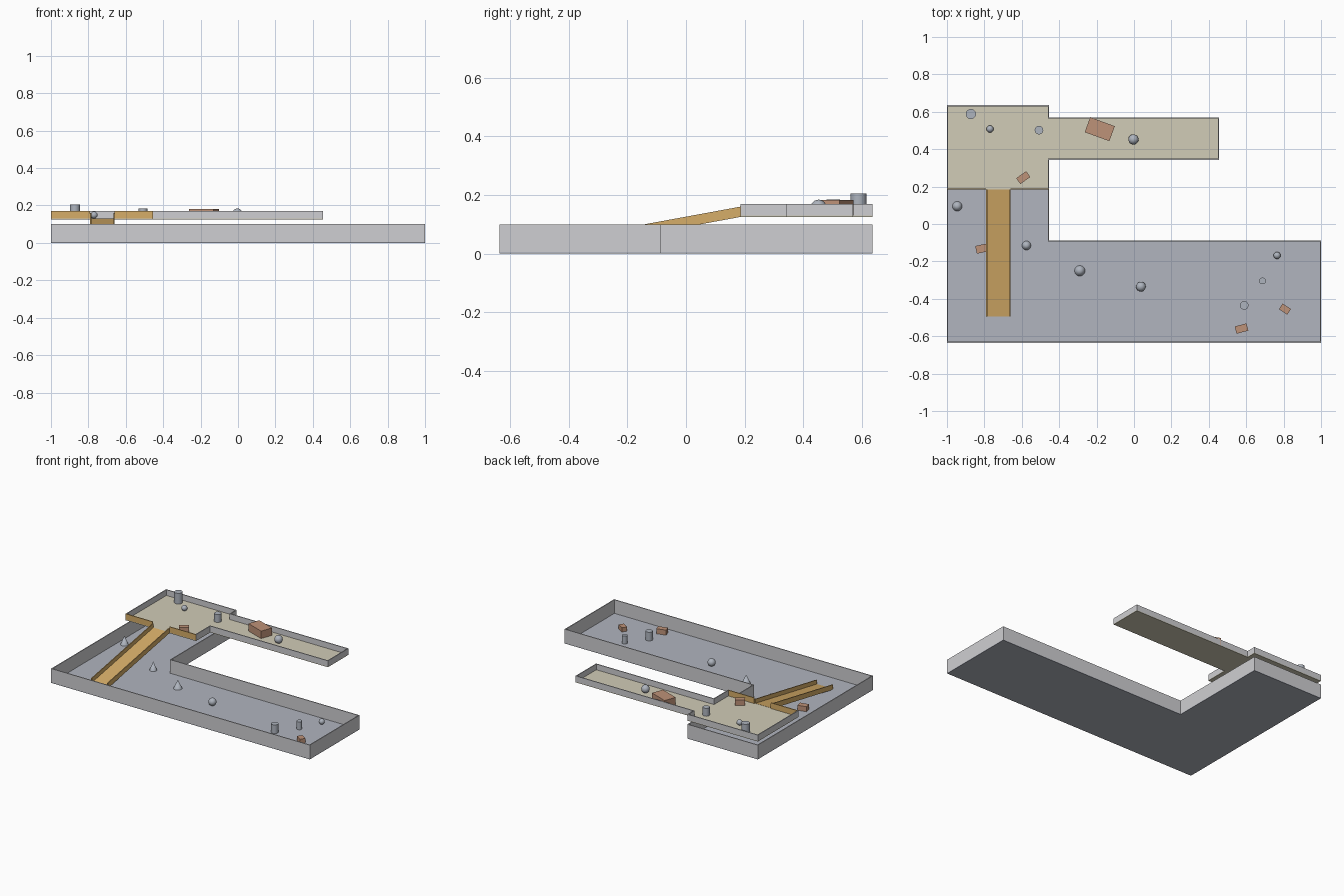
import bpy, bmesh, math
from mathutils import Vector, Matrix

if "Cube" in bpy.data.objects:
    bpy.data.objects.remove(bpy.data.objects["Cube"])


def srgb(r, g, b):
    f = lambda c: c / 12.92 if c <= 0.04045 else ((c + 0.055) / 1.055) ** 2.4
    return (f(r / 255), f(g / 255), f(b / 255), 1)


def material(name, *rgb):
    m = bpy.data.materials.new(name)
    m.diffuse_color = srgb(*rgb)
    m.use_nodes = True
    m.node_tree.nodes["Principled BSDF"].inputs["Base Color"].default_value = m.diffuse_color
    return m


WALL = material("wall_grey", 207, 207, 210)
LOWER = material("lower_floor_blue_grey", 177, 181, 191)
UPPER = material("upper_floor_sand", 209, 204, 183)
RAMP = material("ramp_ochre", 214, 173, 104)
CRATE = material("crate_brown", 190, 146, 120)
PROP = material("prop_grey", 174, 180, 190)

THICK, SLAB = 0.006, 0.005


def finish(bm, name, mats, smooth=False):
    bmesh.ops.recalc_face_normals(bm, faces=bm.faces)
    me = bpy.data.meshes.new(name)
    bm.to_mesh(me)
    bm.free()
    ob = bpy.data.objects.new(name, me)
    bpy.context.collection.objects.link(ob)
    for m in mats:
        me.materials.append(m)
    if smooth:
        bpy.ops.object.select_all(action='DESELECT')
        ob.select_set(True)
        bpy.context.view_layer.objects.active = ob
        bpy.ops.object.shade_smooth_by_angle(angle=math.radians(40))
    return ob


def prism(name, points, offset, mat):
    """Extrude a flat outline along an offset vector."""
    bm = bmesh.new()
    face = bm.faces.new([bm.verts.new(p) for p in points])
    new = bmesh.ops.extrude_face_region(bm, geom=[face])["geom"]
    bmesh.ops.translate(bm, vec=offset, verts=[v for v in new if isinstance(v, bmesh.types.BMVert)])
    return finish(bm, name, [mat])


def rim(name, outline, z0, z1, accent=(), gaps=()):
    """Thin wall around a counter-clockwise outline, with accent edges and open edges."""
    pts = [Vector(p) for p in outline]
    n = len(pts)
    left = []
    for i in range(n):
        d = (pts[(i + 1) % n] - pts[i]).normalized()
        left.append(Vector((-d.y, d.x)))
    bm = bmesh.new()
    rings = []
    for i, p in enumerate(pts):
        a, b = left[i - 1], left[i]
        q = p + (a if a.dot(b) > 0.9 else a + b) * THICK
        rings.append([bm.verts.new((c.x, c.y, z)) for c, z in ((p, z0), (p, z1), (q, z1), (q, z0))])
    for i in range(n):
        if i in gaps:
            continue
        j = (i + 1) % n
        faces = [bm.faces.new((rings[i][k], rings[j][k], rings[j][(k + 1) % 4], rings[i][(k + 1) % 4]))
                 for k in range(4)]
        if j in gaps:
            faces.append(bm.faces.new(rings[j]))
        if (i - 1) % n in gaps:
            faces.append(bm.faces.new(rings[i]))
        for f in faces:
            f.material_index = int(i in accent)
    return finish(bm, name, [WALL, RAMP])


def at_height(outline, z):
    return [(x, y, z) for x, y in outline]


# Lower L-shaped tray
lower = [(-1, -0.635), (1, -0.635), (1, -0.087), (-0.455, -0.087), (-0.455, 0.635), (-1, 0.635)]
prism("lower_floor", at_height(lower, 0), (0, 0, SLAB), LOWER)
rim("lower_wall", lower, SLAB, 0.10)

# Raised platform with a gap in its front wall for the ramp
RX0, RX1, RY0, RY1, UP = -0.79, -0.66, -0.495, 0.185, 0.13
upper = [(-1, RY1), (RX0, RY1), (RX1, RY1), (-0.455, RY1), (-0.455, 0.343), (0.455, 0.343),
         (0.455, 0.57), (-0.455, 0.57), (-0.455, 0.635), (-1, 0.635)]
prism("upper_floor", at_height(upper, UP - SLAB), (0, 0, SLAB), UPPER)
rim("upper_wall", upper, UP, 0.17, accent=(0, 2), gaps=(1,))

# Ramp and its side rails
def slope(x, low, high):
    return [(x, RY0, SLAB + low), (x, RY1, UP + low), (x, RY1, UP + high), (x, RY0, SLAB + high)]

prism("ramp", slope(RX0, -SLAB, 0.001), (RX1 - RX0, 0, 0), RAMP)
for side, x in (("left", RX0), ("right", RX1 - THICK)):
    prism("ramp_rail_" + side, slope(x, 0, 0.03), (THICK, 0, 0), RAMP)


# Loose props: balls, cones, drums and crates
def place(x, y, z, turn=0):
    return Matrix.Translation((x, y, z)) @ Matrix.Rotation(math.radians(turn), 4, 'Z')


def ball(x, y, floor, r):
    bm = bmesh.new()
    bmesh.ops.create_uvsphere(bm, u_segments=20, v_segments=12, radius=r, matrix=place(x, y, floor + r))
    finish(bm, "ball", [PROP], True)


def cone(x, y, floor, r, h, top=0.0, name="cone"):
    bm = bmesh.new()
    bmesh.ops.create_cone(bm, cap_ends=True, segments=20, radius1=r, radius2=top, depth=h,
                          matrix=place(x, y, floor + h / 2))
    finish(bm, name, [PROP], True)


def drum(x, y, floor, r, h):
    cone(x, y, floor, r, h, r, "drum")


def crate(x, y, floor, w, d, h, turn):
    bm = bmesh.new()
    bmesh.ops.create_cube(bm, size=1, matrix=place(x, y, floor + h / 2, turn) @ Matrix.Diagonal((w, d, h, 1)))
    finish(bm, "crate", [CRATE])


for x, y, r in ((-0.945, 0.095, 0.026), (-0.575, -0.115, 0.024), (-0.29, -0.25, 0.028)):
    cone(x, y, SLAB, r, 0.06)
ball(0.037, -0.335, SLAB, 0.026)
ball(0.765, -0.168, SLAB, 0.019)
ball(-0.77, 0.508, UP, 0.019)
ball(-0.003, 0.452, UP, 0.027)
drum(0.589, -0.435, SLAB, 0.023, 0.06)
drum(0.687, -0.304, SLAB, 0.018, 0.055)
drum(-0.872, 0.588, UP, 0.027, 0.075)
drum(-0.508, 0.502, UP, 0.023, 0.055)
crate(0.575, -0.559, SLAB, 0.065, 0.04, 0.035, 15)
crate(0.807, -0.455, SLAB, 0.053, 0.036, 0.03, -33)
crate(-0.815, -0.132, SLAB, 0.06, 0.042, 0.035, 12)
crate(-0.183, 0.507, UP, 0.14, 0.085, 0.052, -20)
crate(-0.592, 0.248, UP, 0.065, 0.038, 0.038, 35)
